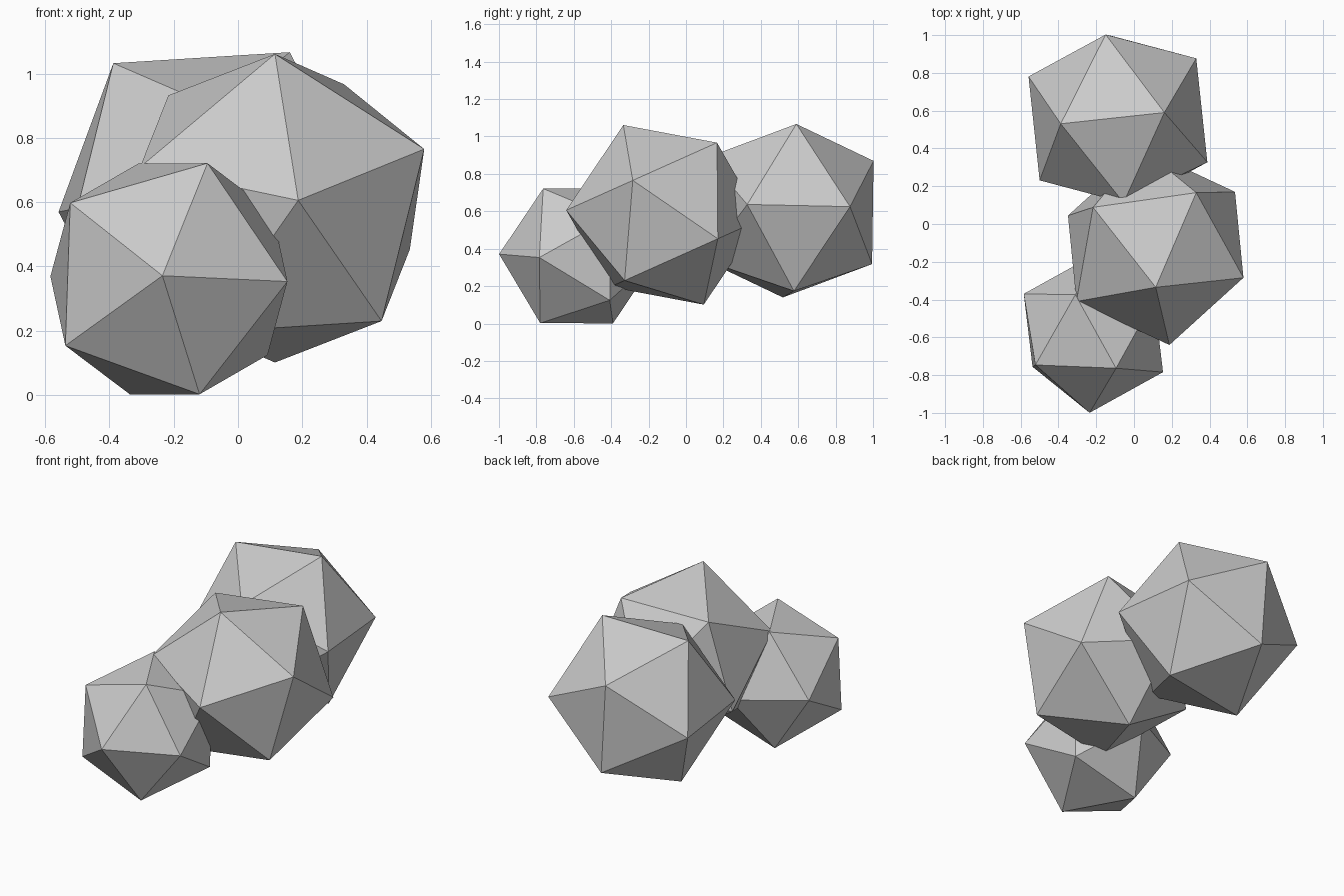
import bpy, bmesh
from mathutils import Matrix, Vector

if "Cube" in bpy.data.objects:
    bpy.data.objects.remove(bpy.data.objects["Cube"])


def frame(a, b):
    """Orthonormal frame with z along a, and b lying in the x-z plane."""
    z = Vector(a).normalized()
    b = Vector(b)
    x = (b - z * b.dot(z)).normalized()
    return Matrix((x, z.cross(x), z)).transposed()


def rock(name, centre, radius, tip, neighbour):
    """Icosahedron with one corner towards tip, an adjacent one towards neighbour."""
    bm = bmesh.new()
    bmesh.ops.create_icosphere(bm, subdivisions=1, radius=radius)
    top = max(bm.verts, key=lambda v: v.co.z)
    near = top.link_edges[0].other_vert(top)
    rot = frame(tip, neighbour) @ frame(top.co, near.co).transposed()
    bmesh.ops.transform(bm, matrix=rot.to_4x4(), verts=bm.verts)
    mesh = bpy.data.meshes.new(name)
    bm.to_mesh(mesh)
    bm.free()
    obj = bpy.data.objects.new(name, mesh)
    obj.location = centre
    bpy.context.collection.objects.link(obj)


# Three overlapping faceted rocks, front to back
rock("small_front_rock", (-0.215, -0.577, 0.361), 0.423,
     (-0.02, -0.42, 0.01), (0.12, -0.186, 0.36))
rock("middle_rock", (0.115, -0.12, 0.581), 0.526,
     (0.0, -0.215, 0.48), (0.465, -0.165, 0.185))
rock("back_rock", (-0.085, 0.554, 0.603), 0.526,
     (0.245, 0.036, 0.462), (0.415, 0.325, 0.017))
